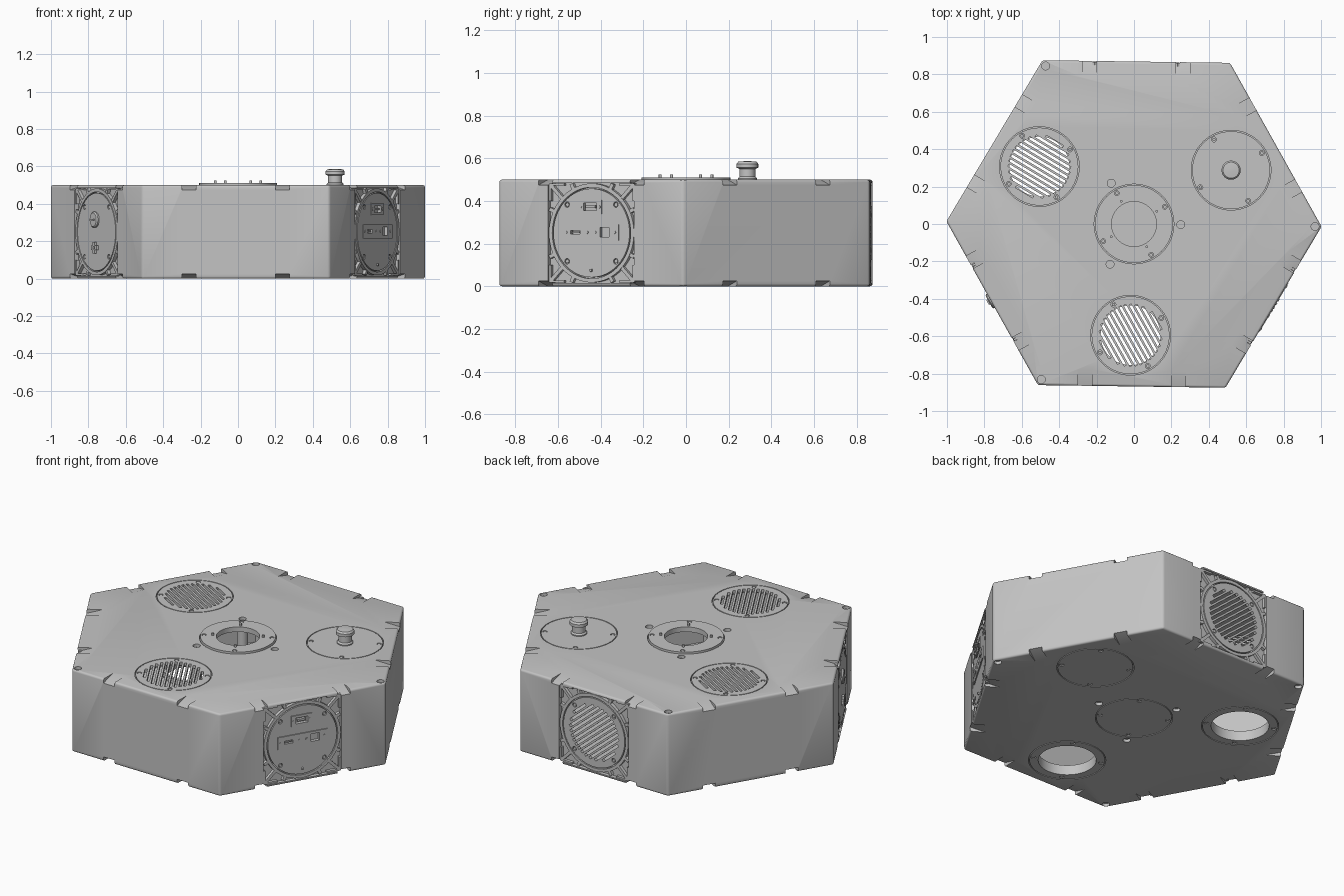
import bpy, bmesh
from math import sin, cos, pi, radians, sqrt
from mathutils import Matrix, Vector

cube = bpy.data.objects.get("Cube")
if cube:
    bpy.data.objects.remove(cube, do_unlink=True)

grey = bpy.data.materials.new("light_grey")
grey.use_nodes = True
COLOUR = (0.55, 0.55, 0.55, 1)
grey.diffuse_color = COLOUR
grey.node_tree.nodes["Principled BSDF"].inputs["Base Color"].default_value = COLOUR

TURN = Matrix.Rotation(radians(-0.8), 4, 'Z')
APOTHEM, HEIGHT = 0.866, 0.5
PLATE_R, POCKET_R, DEPTH = 0.208, 0.213, 0.02
parts = []


# Surface frames: local x and y lie on the surface, z points outward
def top_frame(x=0, y=0):
    return TURN @ Matrix.Translation((x, y, HEIGHT))


def bottom_frame(x=0, y=0):
    return TURN @ Matrix.Translation((x, y, 0)) @ Matrix.Rotation(pi, 4, 'X')


def side_frame(degrees):
    a = radians(degrees)
    c, s = cos(a), sin(a)
    return TURN @ Matrix(((-s, 0, c, APOTHEM * c), (c, 0, s, APOTHEM * s),
                          (0, 1, 0, HEIGHT / 2), (0, 0, 0, 1)))


def polar(r, degrees):
    return r * cos(radians(degrees)), r * sin(radians(degrees))


# Geometry helpers
def lathe(bm, profile, m, n=64, closed=False):
    rows = [[bm.verts.new(m @ Vector((r * cos(2 * pi * i / n), r * sin(2 * pi * i / n), w)))
             for i in range(n)] for r, w in profile]
    pairs = list(zip(rows, rows[1:]))
    if closed:
        pairs.append((rows[-1], rows[0]))
    else:
        bm.faces.new(rows[0])
        bm.faces.new(rows[-1])
    for a, b in pairs:
        for i in range(n):
            j = (i + 1) % n
            bm.faces.new((a[i], a[j], b[j], b[i]))


def cyl(bm, m, r, w0, w1, at=(0, 0), n=64):
    lathe(bm, [(r, w0), (r, w1)], m @ Matrix.Translation((*at, 0)), n)


def ring(bm, m, r0, r1, w0, w1):
    lathe(bm, [(r0, w0), (r1, w0), (r1, w1), (r0, w1)], m, closed=True)


def box(bm, m, at, size, angle=0):
    bmesh.ops.create_cube(bm, size=1, matrix=m @ Matrix.Rotation(radians(angle), 4, 'Z')
                          @ Matrix.Translation(at) @ Matrix.Diagonal((*size, 1)))


def make(name, bm):
    bmesh.ops.recalc_face_normals(bm, faces=bm.faces[:])
    mesh = bpy.data.meshes.new(name)
    bm.to_mesh(mesh)
    bm.free()
    mesh.materials.append(grey)
    ob = bpy.data.objects.new(name, mesh)
    bpy.context.collection.objects.link(ob)
    parts.append(ob)
    return ob


def cut(ob, bm):
    tool = make("cutter", bm)
    parts.remove(tool)
    tool.hide_render = True
    mod = ob.modifiers.new("cut", 'BOOLEAN')
    mod.operation, mod.solver, mod.object = 'DIFFERENCE', 'EXACT', tool
    bpy.context.view_layer.update()
    done = bpy.data.meshes.new_from_object(
        ob.evaluated_get(bpy.context.evaluated_depsgraph_get()))
    ob.modifiers.clear()
    ob.data = done
    bpy.data.objects.remove(tool, do_unlink=True)


def round_plate(name, m, bolt_angle, slits=None, hole=0, rise=0, windows=()):
    bm = bmesh.new()
    cyl(bm, m, PLATE_R, -DEPTH, rise)
    plate = make(name, bm)
    bm, screws = bmesh.new(), bmesh.new()
    for k in range(4):
        p = polar(0.188, bolt_angle + 90 * k)
        cyl(bm, m, 0.013, rise - 0.012, 0.05, p, 16)
        cyl(screws, m, 0.009, rise - 0.014, rise - 0.002, p, 16)
    if slits is not None:
        for k in range(-6, 7):
            o = k * 0.026
            box(bm, m, (0, o, 0), (2 * sqrt(0.165 ** 2 - o * o), 0.014, 0.1), slits)
    if hole:
        cyl(bm, m, hole, -0.1, 0.1)
    for x, y, w, h in windows:
        box(bm, m, (x, y, 0.04), (w, h, 0.11))
    cut(plate, bm)
    make(name + "_screws", screws)


# Hollow hexagonal shell
bm = bmesh.new()
lathe(bm, [(1.003, 0), (1.003, HEIGHT)], TURN, 6)
bmesh.ops.bevel(bm, geom=bm.edges[:], offset=0.012, segments=3, profile=0.5, affect='EDGES')
shell = make("hex_shell", bm)
bm = bmesh.new()
lathe(bm, [(0.96, 0.03), (0.96, HEIGHT - 0.03)], TURN, 6)
cut(shell, bm)

VENTS = {"left_rear": (-0.51, 0.3), "front": (-0.01, -0.595)}
BUTTON = (0.515, 0.295)
SITES = [*VENTS.values(), BUTTON, (0, 0)]
PANELS = {"back": 90, "right": 210, "left": 330}

# Round and square pockets, dowel holes
bm = bmesh.new()
for x, y in SITES:
    for frame in (top_frame, bottom_frame):
        cyl(bm, frame(x, y), POCKET_R, -DEPTH, 0.05)
for k in range(3):
    for r in (0.25, 0.968):
        x, y = polar(r, 120 * k)
        for frame in (top_frame, bottom_frame):
            cyl(bm, frame(x, y), 0.021, -0.018, 0.05, n=24)
for angle in PANELS.values():
    box(bm, side_frame(angle), (0, 0, 0.015), (0.47, 0.47, 0.07))
cut(shell, bm)

# Openings through the walls
bm = bmesh.new()
for p in VENTS.values():
    for frame in (top_frame, bottom_frame):
        cyl(bm, frame(*p), 0.178, -0.08, 0.05)
cyl(bm, top_frame(), 0.15, -0.08, 0.05)
cyl(bm, side_frame(90), 0.178, -0.08, 0.05)
cut(shell, bm)

# Sloped notches along the upper and lower rims
bm = bmesh.new()
for k in range(6):
    m = side_frame(30 + 60 * k)
    for u in (-0.25, 0.25):
        for s in (-1, 1):
            ends = [[bm.verts.new(m @ Vector((u + e, s * v, w)))
                     for w, v in ((0.017, 0.22), (0.017, 0.255), (-0.102, 0.255))]
                    for e in (-0.038, 0.038)]
            bm.faces.new(ends[0])
            bm.faces.new(ends[1])
            for i in range(3):
                j = (i + 1) % 3
                bm.faces.new((ends[0][i], ends[0][j], ends[1][j], ends[1][i]))
cut(shell, bm)

# Top plates
for (name, p), slits in zip(VENTS.items(), (-30, -60)):
    round_plate(name + "_vent", top_frame(*p), 30, slits=slits)
    round_plate(name + "_bottom_rim", bottom_frame(*p), 30, hole=0.16)
    bm = bmesh.new()
    ring(bm, bottom_frame(*p), 0.16, 0.175, -0.06, -0.015)
    make(name + "_bottom_collar", bm)
round_plate("button_plate", top_frame(*BUTTON), 30)
round_plate("centre_plate", top_frame(), 30, hole=0.12, rise=0.01)
round_plate("button_bottom_cover", bottom_frame(*BUTTON), 30)
round_plate("centre_bottom_cover", bottom_frame(), 30)

# Centre pins and inner posts
bm = bmesh.new()
for k in range(4):
    cyl(bm, top_frame(), 0.007, 0, 0.024, polar(0.139, 30 + 90 * k), 12)
make("centre_pins", bm)
bm = bmesh.new()
for k in range(3):
    cyl(bm, top_frame(), 0.03, -0.475, -0.025, polar(0.25, 120 * k), 24)
make("inner_posts", bm)

# Push button
bm = bmesh.new()
lathe(bm, [(0.045, -0.005), (0.045, 0.006), (0.037, 0.014), (0.037, 0.05), (0.051, 0.056),
           (0.051, 0.074), (0.043, 0.084), (0.01, 0.087)], top_frame(*BUTTON), 48)
make("push_button", bm)

# Side panels: rim ring and corner ribs
for name, angle in PANELS.items():
    m = side_frame(angle)
    bm = bmesh.new()
    ring(bm, m, 0.214, 0.232, -DEPTH, 0)
    for k in range(4):
        for da, end in ((-19, 0.256), (0, 0.322), (19, 0.256)):
            box(bm, m, ((0.228 + end) / 2, 0, -0.011), (end - 0.228, 0.018, 0.018),
                45 + 90 * k + da)
        for u in (-1, 1):
            box(bm, m, (0.228, u * 0.19, -0.011), (0.01, 0.08, 0.018), 90 * k)
    make(name + "_panel_frame", bm)

round_plate("back_grille", side_frame(90), 45, slits=40)
round_plate("right_panel", side_frame(210), 45)
SOCKETS = [(-0.005, 0.122, 0.07, 0.035), (-0.085, 0.003, 0.05, 0.018), (0.075, 0.003, 0.05, 0.045)]
round_plate("left_panel", side_frame(330), 45, windows=SOCKETS)

# Raised socket surrounds and fittings on the left panel
m = side_frame(330)
bm = bmesh.new()
box(bm, m, (-0.005, 0.122, 0), (0.125, 0.065, 0.012))
box(bm, m, (0, 0.003, 0), (0.3, 0.075, 0.012))
surround = make("socket_surrounds", bm)
bm = bmesh.new()
for x, y, w, h in SOCKETS:
    box(bm, m, (x, y, 0), (w, h, 0.1))
cut(surround, bm)
bm = bmesh.new()
for x, y in ((-0.135, 0.003), (0.13, 0.003), (-0.02, 0.003), (0.023, 0.003),
             (-0.056, 0.122), (0.046, 0.122), (0, -0.175)):
    cyl(bm, m, 0.007, -0.004, 0.009, (x, y), 12)
box(bm, m, (-0.085, 0.003, -0.008), (0.04, 0.007, 0.02))
box(bm, m, (-0.005, 0.122, -0.008), (0.05, 0.012, 0.02))
make("socket_fittings", bm)

# Round switch and diamond connector on the right panel
m = side_frame(210)
bm = bmesh.new()
lathe(bm, [(0.043, -0.005), (0.043, 0.008), (0.036, 0.014)],
      m @ Matrix.Translation((-0.015, 0.065, 0)), 32)
box(bm, m, (-0.015, 0.065, 0.016), (0.03, 0.01, 0.012))
make("round_switch", bm)
bm = bmesh.new()
diamond = m @ Matrix.Translation((-0.01, -0.085, 0))
for k in range(4):
    box(bm, diamond, (0.019, 0, 0.003), (0.022, 0.022, 0.02), 45 + 90 * k + 45)
make("diamond_connector", bm)

bpy.ops.object.select_all(action='DESELECT')
for ob in parts:
    ob.select_set(True)
bpy.context.view_layer.objects.active = shell
bpy.ops.object.shade_smooth_by_angle(angle=radians(35))
